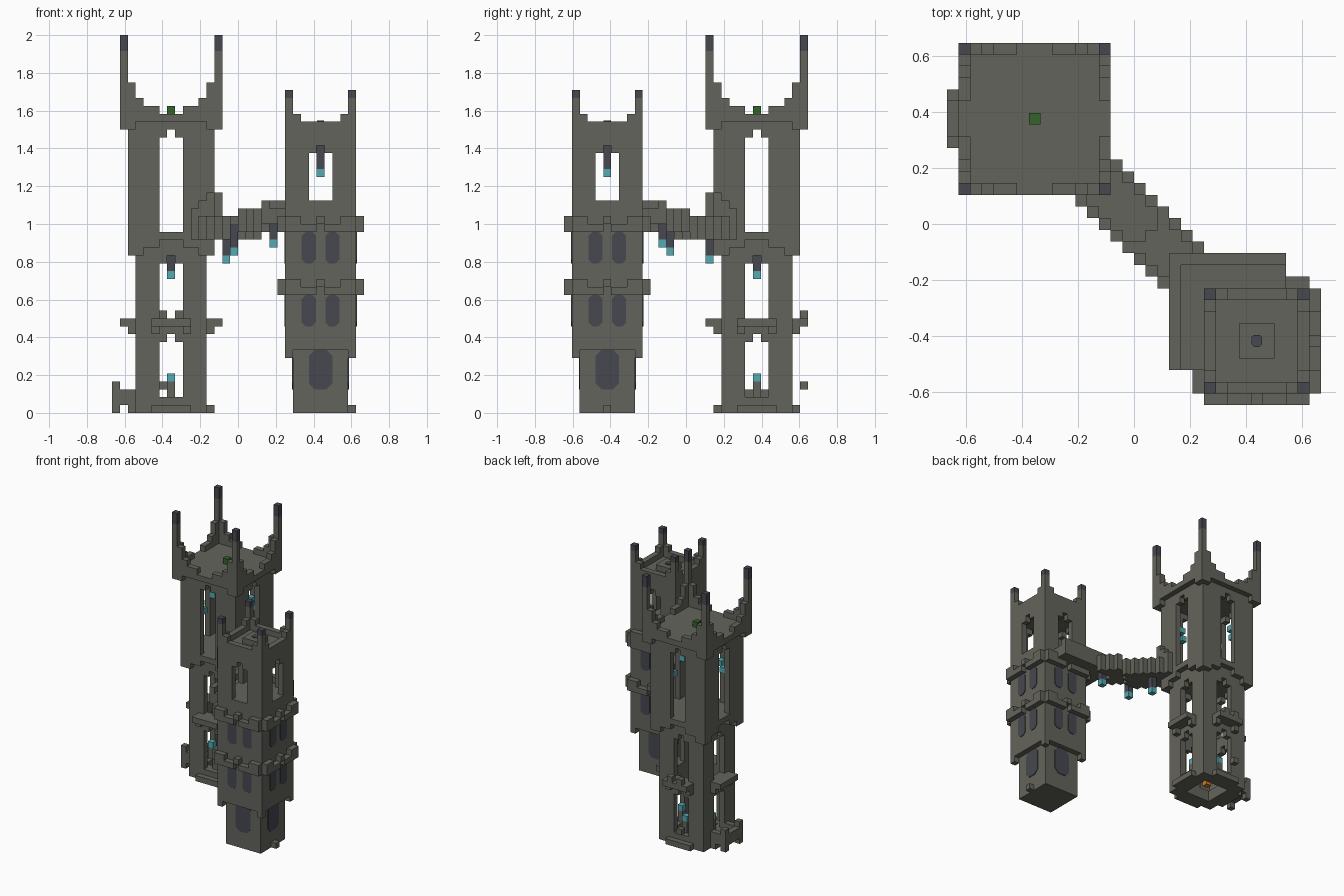
import bpy, bmesh
from mathutils import Matrix, Vector

U = 2 / 48                      # edge of one block
TALL, SHORT = (7, 24), (26, 5)  # tower centres on the block grid

cube = bpy.data.objects.get("Cube")
if cube:
    bpy.data.objects.remove(cube)


def material(name, color):
    m = bpy.data.materials.new(name)
    m.use_nodes = True
    m.diffuse_color = (*color, 1)
    m.node_tree.nodes["Principled BSDF"].inputs["Base Color"].default_value = (*color, 1)
    return m


stone = material("stone", (0.127, 0.127, 0.107))
slate = material("dark slate", (0.061, 0.065, 0.08))
teal = material("teal glow", (0.084, 0.402, 0.445))
green = material("green moss", (0.034, 0.127, 0.021))
orange = material("orange fire", (0.6, 0.2, 0.02))


def finish(name, bm, mat):
    mesh = bpy.data.meshes.new(name)
    bm.to_mesh(mesh)
    bm.free()
    mesh.materials.append(mat)
    obj = bpy.data.objects.new(name, mesh)
    bpy.context.collection.objects.link(obj)
    return obj


def blocks(name, mat, cells, origin=(0, 0)):
    """Skin a set of grid cells, keeping only the exposed faces."""
    cells, verts, bm = set(cells), {}, bmesh.new()

    def vert(p):
        if p not in verts:
            verts[p] = bm.verts.new(((p[0] + origin[0] - 16) * U,
                                     (p[1] + origin[1] - 15.5) * U, p[2] * U))
        return verts[p]

    for c in sorted(cells):
        for axis in range(3):
            a, b = (axis + 1) % 3, (axis + 2) % 3
            for side in (0, 1):
                near = list(c)
                near[axis] += 2 * side - 1
                if tuple(near) in cells:
                    continue
                ring = []
                for da, db in ((0, 0), (1, 0), (1, 1), (0, 1)):
                    p = list(c)
                    p[axis] += side
                    p[a] += da
                    p[b] += db
                    ring.append(vert(tuple(p)))
                bm.faces.new(ring if side else ring[::-1])
    bmesh.ops.dissolve_limit(bm, angle_limit=0.01, verts=bm.verts, edges=bm.edges)
    return finish(name, bm, mat)


def shell(n, z0, z1, keep=lambda t, z: True):
    """Square ring at distance n from the centre; t is the distance along a side."""
    r = range(-n, n + 1)
    return {(x, y, z) for x in r for y in r for z in range(z0, z1)
            if max(abs(x), abs(y)) == n and keep(min(abs(x), abs(y)), z)}


def slab(n, z0, z1):
    return {c for k in range(n + 1) for c in shell(k, z0, z1)}


def column(x, y, z0, z1):
    return {(x, y, z) for z in range(z0, z1)}


def arch(bottom, top):
    """Wall rule: an opening three wide with a stepped head."""
    return lambda t, z: not (bottom <= z < top - (t == 1) and t <= 1)


def corners(n):
    return [(x, y) for x in (-n, n) for y in (-n, n)]


def middles(n):
    return [(n, 0), (-n, 0), (0, n), (0, -n)]


# Tall tower: lower storey, with openings, ring and balconies
low, high = arch(2, 10), arch(12, 20)
lower = shell(4, 0, 22, lambda t, z: low(t, z) and high(t, z)) | shell(3, 0, 2)
lower |= shell(5, 0, 1, lambda t, z: t <= 2)
lower |= shell(5, 10, 12, lambda t, z: t == 2 or (z == 11 and t < 2))
lower |= shell(6, 11, 12, lambda t, z: t <= 2)
for x, y in middles(3):
    lower |= column(x, y, 2, 4)
blocks("tall_tower_lower_storey", stone, lower, TALL)

# Balcony at the foot of the tall tower and its loose blocks
foot = {(x, y, z) for x in (-7, -6, -5) for y in range(-2, 3) for z in (1, 2)
        if z == 1 or x == -7 or abs(y) == 2}
foot |= {(-7, y, 0) for y in (-2, 2)} | {(-7, y, 3) for y in (-2, 2)}
blocks("foot_balcony", stone, foot, TALL)
blocks("loose_blocks", stone, {(-1, 6, 3), (1, 6, 12), (-1, 6, 12)}, TALL)

# Tall tower: upper storey standing out on stepped corbels
gate = arch(23, 36)
upper = shell(5, 20, 38, lambda t, z: gate(t, z) and z >= (20 if t >= 4 else 21 if t >= 2 else 22))
upper |= slab(4, 20, 23) | slab(4, 36, 38)
blocks("tall_tower_upper_storey", stone, upper, TALL)

# Tall tower: crown rising to the corner pinnacles
crown_top = {6: 46, 5: 42, 4: 40, 3: 39, 2: 39}
crown = shell(6, 36, 46, lambda t, z: (36 if t >= 5 else 37) <= z < crown_top.get(t, 38))
blocks("tall_tower_crown", stone, crown, TALL)
blocks("tall_pinnacle_tips", slate,
       set().union(*(column(x, y, 46, 48) for x, y in corners(6))), TALL)
blocks("roof_moss", green, {(0, 0, 38)}, TALL)

# Tall tower: lights
blocks("tall_lamp_chain", slate, column(0, 0, 18, 20), TALL)
lights = {(0, 0, 17)} | {(x, y, 4) for x, y in middles(3)}
lights |= {(x, y, 30) for a, b in corners(1) for x, y in ((2 * a, 4 * b), (4 * a, 2 * b))}
blocks("tall_tower_lights", teal, lights, TALL)
blocks("fire", orange, {(0, 0, 1)}, TALL)

# Short tower: solid shaft, wide upper walls, belfry openings and roof
belfry = arch(27, 34)
body = slab(3, 0, 27) | slab(3, 34, 36) | {(4, 0, 0)}
body |= shell(4, 7, 37, lambda t, z: belfry(t, z) and z >= (7 if t >= 4 else 8))
body |= slab(1, 36, 37)
blocks("short_tower_body", stone, body, SHORT)
spires = shell(4, 37, 40, lambda t, z: t == 4 or (t == 3 and z == 37))
blocks("short_tower_spires", stone, spires, SHORT)
blocks("short_pinnacle_tips", slate, {(x, y, 40) for x, y in corners(4)}, SHORT)

# Short tower: two crenellated ledges
for name, z0 in (("lower_ledge", 15), ("upper_ledge", 23)):
    ledge = shell(5, z0, z0 + 2, lambda t, z: t < 5 and (
        t in (0, 3, 4) if z > z0 else t != 0))
    blocks(name, stone, ledge, SHORT)

# Short tower: hanging lamp
blocks("short_lamp_chain", slate, column(0, 0, 31, 34), SHORT)
blocks("short_lamp_light", teal, {(0, 0, 30)}, SHORT)

# Landing wrapped round the short tower's inner corner, with a rim
landing = {(x, y, z) for x in range(-7, 3) for y in range(-2, 8) for z in (24, 25, 26)
           if max(abs(x), abs(y)) > 4 and (x < -4 or y > 4)
           and (z < 26 or x == -7 or y == 7)}
blocks("landing", stone, landing, SHORT)

# Bridge lamps, as column, row and height of the light
bridge_lamps = ((20, 12, 21, 24), (15, 13, 20, 24), (14, 18, 19, 22))
chains = set().union(*(column(i, j, z + 1, top) for i, j, z, top in bridge_lamps))
blocks("bridge_lamp_chains", slate, chains)
blocks("bridge_lamp_lights", teal, {(i, j, z) for i, j, z, top in bridge_lamps})

# Diagonal bridge climbing in steps, with parapets
bridge = set()
for i in range(8, 24):
    for j in range(8, 24):
        x, y = i - TALL[0], j - TALL[1]
        if abs(x + y) > 3 or max(x, -y) < 6 or (i >= 19 and j <= 12):
            continue
        step = 0 if i - j <= 2 else 1 if i - j <= 8 else 2
        top = 24 + step + (abs(x + y) == 3)
        if max(x, -y) == 6 and min(x, -y) <= 5:
            top = 23 + min(x, -y)
        bridge |= column(i, j, 22 + step, top)
blocks("bridge", stone, bridge - chains)


# Rounded windows, as thin plates on every side of the short tower
centre = Vector(((SHORT[0] + 0.5 - 16) * U, (SHORT[1] + 0.5 - 15.5) * U, 0))


def plate(name, matrix, w, h, cut):
    bm = bmesh.new()
    pts = [(w, h - cut), (w - cut, h), (cut - w, h), (-w, h - cut),
           (-w, cut - h), (cut - w, -h), (w - cut, -h), (w, cut - h)]
    face = bm.faces.new([bm.verts.new((a * U, 0, b * U)) for a, b in pts])
    out = bmesh.ops.extrude_face_region(bm, geom=[face])["geom"]
    moved = [v for v in out if isinstance(v, bmesh.types.BMVert)]
    bmesh.ops.translate(bm, verts=moved, vec=(0, -0.006, 0))
    bmesh.ops.recalc_face_normals(bm, faces=bm.faces)
    bm.transform(matrix)
    finish(name, bm, slate)


for side, label in enumerate(("front", "left", "back", "right")):
    turn = Matrix.Translation(centre) @ Matrix.Rotation(side * 1.5707963, 4, "Z")

    def at(x, n, z):
        return turn @ Matrix.Translation((x * U, -n * U + 0.001, z * U))

    plate(label + "_large_window", at(0, 3.5, 5.5), 1.5, 2.5, 0.75)
    for z in (13, 21):
        for x in (-1.5, 1.5):
            plate(label + "_window", at(x, 4.5, z), 0.9, 2, 0.5)

# Small dark hatch on the short tower's roof
lay = Matrix.Translation(centre + Vector((0, 0, 37 * U))) @ Matrix.Rotation(-1.5707963, 4, "X")
plate("roof_hatch", lay, 0.45, 0.5, 0.2)
